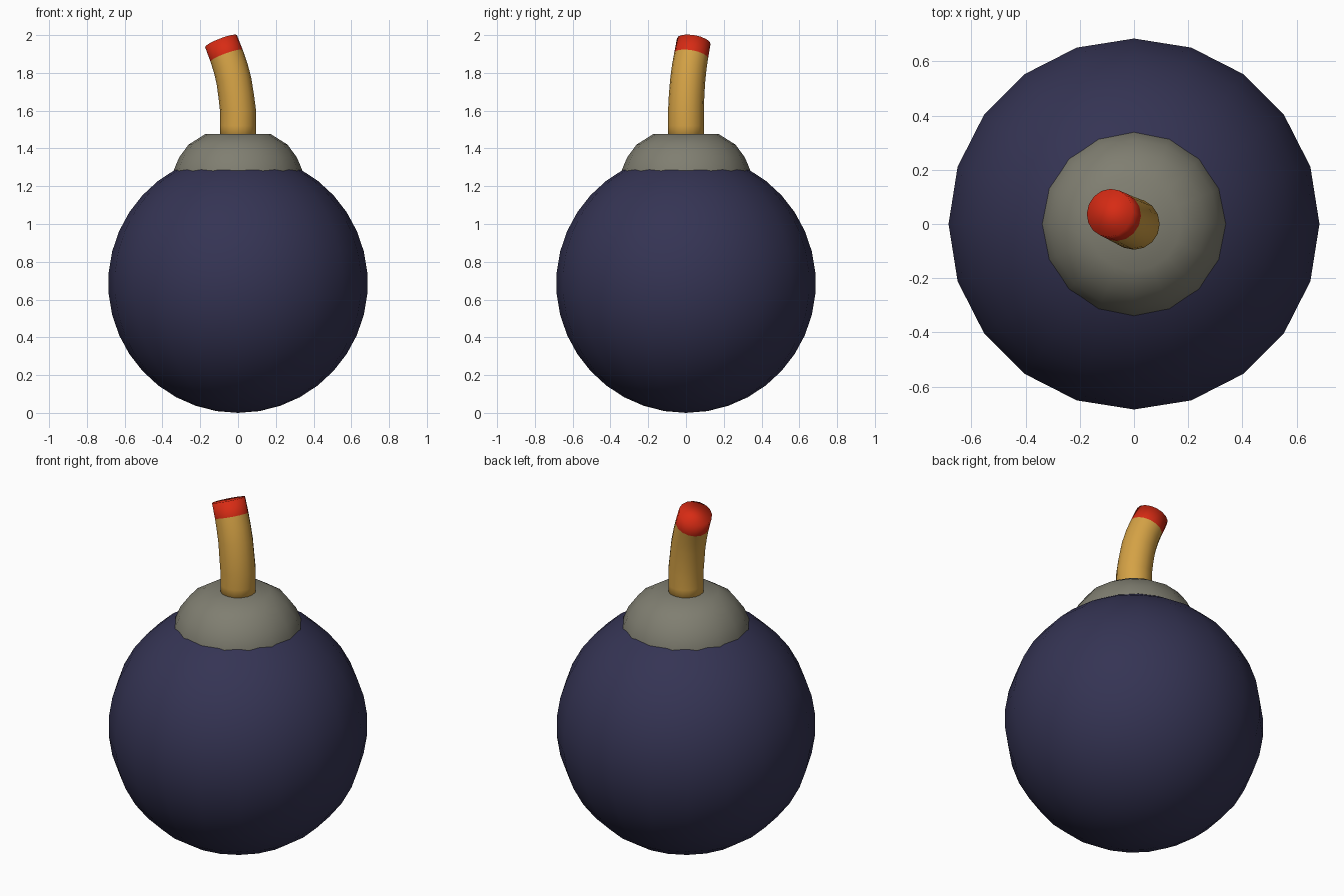
import bpy, bmesh, math
from mathutils import Vector

if "Cube" in bpy.data.objects:
    bpy.data.objects.remove(bpy.data.objects["Cube"])


def material(name, rgb):
    m = bpy.data.materials.new(name)
    m.diffuse_color = (*rgb, 1)
    m.use_nodes = True
    m.node_tree.nodes["Principled BSDF"].inputs["Base Color"].default_value = m.diffuse_color
    return m


navy = material("navy", (0.035, 0.034, 0.088))
grey = material("warm_grey", (0.215, 0.21, 0.165))
tan = material("rope_tan", (0.66, 0.36, 0.06))
red = material("ember_red", (0.68, 0.024, 0.007))


def finish(bm, name, mats):
    bmesh.ops.recalc_face_normals(bm, faces=bm.faces)
    for f in bm.faces:
        f.smooth = True
    me = bpy.data.meshes.new(name)
    bm.to_mesh(me)
    bm.free()
    for m in mats:
        me.materials.append(m)
    ob = bpy.data.objects.new(name, me)
    bpy.context.collection.objects.link(ob)
    return ob


def tube(name, rings, sides, mats, tip_from=None):
    """Skin rings given as (centre, normal, radius); close both ends."""
    bm = bmesh.new()
    loops = []
    for c, n, r in rings:
        q = Vector((0, 0, 1)).rotation_difference(Vector(n).normalized())
        loops.append([bm.verts.new(Vector(c) + q @ Vector(
            (r * math.cos(math.tau * i / sides), r * math.sin(math.tau * i / sides), 0)))
            for i in range(sides)])
    for k, (a, b) in enumerate(zip(loops, loops[1:])):
        for i in range(sides):
            j = (i + 1) % sides
            f = bm.faces.new((a[i], a[j], b[j], b[i]))
            f.material_index = int(tip_from is not None and k >= tip_from)
    bm.faces.new(loops[0][::-1])
    top = bm.faces.new(loops[-1])
    top.material_index = int(tip_from is not None)
    return finish(bm, name, mats)


# round body
R = 0.687
bm = bmesh.new()
bmesh.ops.create_uvsphere(bm, u_segments=20, v_segments=19, radius=R)
bmesh.ops.translate(bm, verts=bm.verts, vec=(0, 0, R))
finish(bm, "body", [navy])

# domed collar with a flat top
profile = [(0.345, 1.24), (0.338, 1.29), (0.312, 1.352), (0.262, 1.42), (0.172, 1.477)]
tube("collar", [((0, 0, z), (0, 0, 1), r) for r, z in profile], 16, [grey])

# bent fuse with a red tip
path = [Vector(p) for p in ((0, 0, 1.44), (0, 0, 1.52), (0, 0, 1.60), (-0.010, 0.003, 1.68),
                            (-0.022, 0.009, 1.76), (-0.040, 0.017, 1.83),
                            (-0.060, 0.027, 1.89), (-0.090, 0.041, 1.968))]
rings = []
for i, p in enumerate(path):
    n = path[min(i + 1, len(path) - 1)] - path[max(i - 1, 0)]
    rings.append((p, n, 0.095 if i < 3 else 0.095 - 0.001 * (i - 2)))
tube("fuse", rings, 16, [tan, red], tip_from=6)
